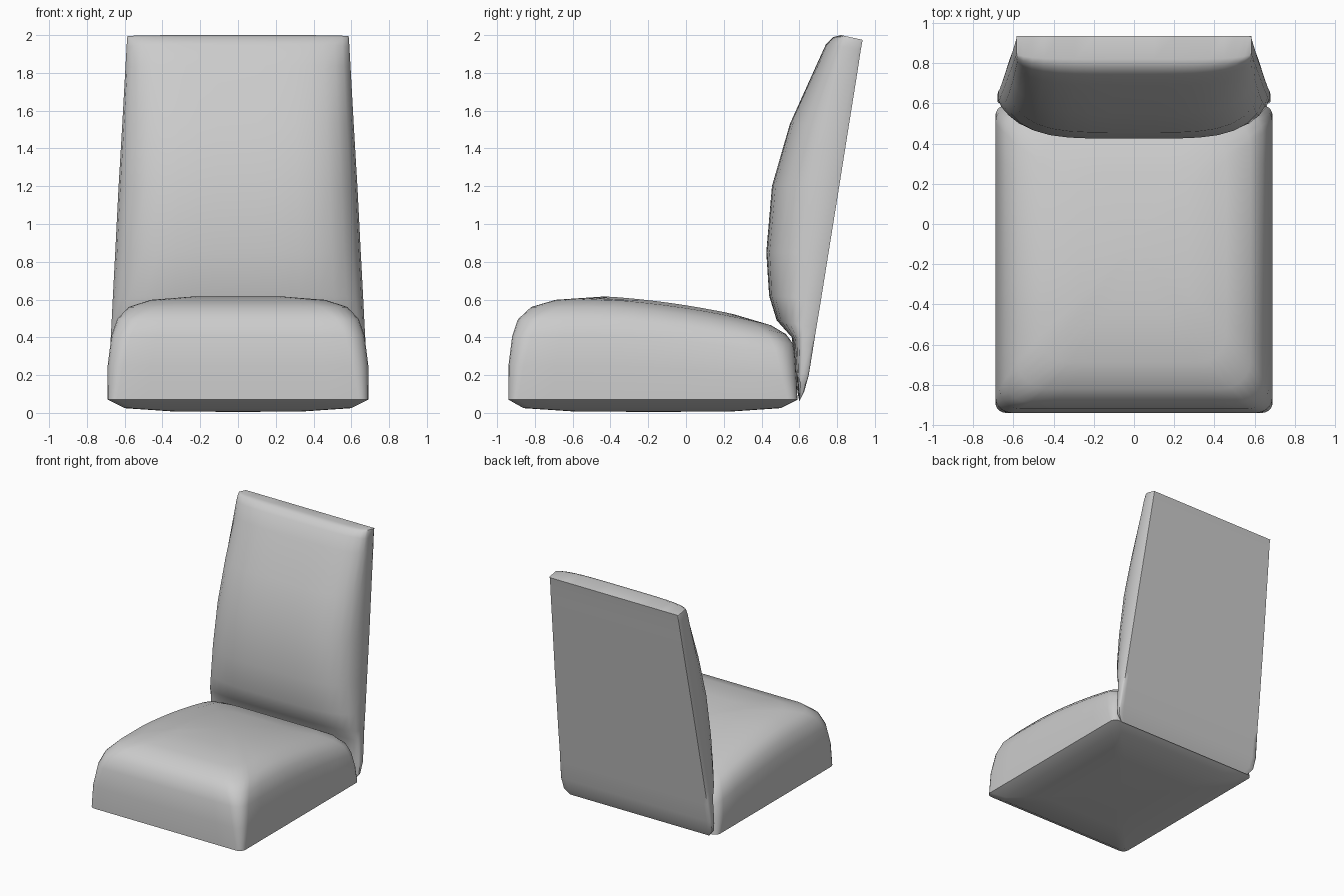
import bpy, bmesh, math

cube = bpy.data.objects.get("Cube")
if cube:
    bpy.data.objects.remove(cube)

fabric = bpy.data.materials.new("grey upholstery")
fabric.use_nodes = True
fabric.diffuse_color = (0.6, 0.6, 0.6, 1)
fabric.node_tree.nodes["Principled BSDF"].inputs["Base Color"].default_value = (0.6, 0.6, 0.6, 1)


def loft(name, rings, angle):
    """Skin closed rings of equal length; collapsed rings merge into tips or edges."""
    bm = bmesh.new()
    loops = [[bm.verts.new(p) for p in ring] for ring in rings]
    n = len(loops[0])
    for a, b in zip(loops, loops[1:]):
        for i in range(n):
            j = (i + 1) % n
            bm.faces.new((a[i], a[j], b[j], b[i]))
    bmesh.ops.remove_doubles(bm, verts=bm.verts, dist=0.0005)
    bmesh.ops.recalc_face_normals(bm, faces=bm.faces)
    mesh = bpy.data.meshes.new(name)
    bm.to_mesh(mesh)
    bm.free()
    mesh.materials.append(fabric)
    obj = bpy.data.objects.new(name, mesh)
    bpy.context.collection.objects.link(obj)
    bpy.ops.object.select_all(action='DESELECT')
    obj.select_set(True)
    bpy.context.view_layer.objects.active = obj
    bpy.ops.object.shade_smooth_by_angle(angle=math.radians(angle))


# Seat cushion: rounded rectangles stacked upwards under a top that slopes to the rear
def crown(y):
    s = max(0, y + 0.4)
    return 0.545 - 0.07 * s - 0.11 * s * s


def seat_ring(w, front, back, base, t, r):
    cy, h = (front + back) / 2, (back - front) / 2
    r = min(r, w, h)
    corners = [(1, 1, 0), (-1, 1, 90), (-1, -1, 180), (1, -1, 270)]
    pts = []
    for k, (sx, sy, start) in enumerate(corners):
        arc = []
        for i in range(6):
            a = math.radians(start + 18 * i)
            arc.append((sx * (w - r) + r * math.cos(a), cy + sy * (h - r) + r * math.sin(a)))
        pts += arc
        # Extra points along the straight side, so the top can curve
        nx, ny, nstart = corners[(k + 1) % 4]
        a = math.radians(nstart)
        end = (nx * (w - r) + r * math.cos(a), cy + ny * (h - r) + r * math.sin(a))
        for i in range(1, 8):
            f = i / 8
            pts.append(tuple(p + (q - p) * f for p, q in zip(arc[-1], end)))
    return [(x, y, base + t * crown(y)) for x, y in pts]


# half width, front, back, base height, share of crown height, corner radius
seat_levels = [
    (0, -0.17, -0.17, 0.005, 0, 0),
    (0.35, -0.6, 0.25, 0.008, 0, 0.05),
    (0.6, -0.86, 0.5, 0.025, 0, 0.05),
    (0.69, -0.94, 0.59, 0.07, 0, 0.05),
    (0.69, -0.94, 0.585, 0.07, 0.33, 0.08),
    (0.67, -0.92, 0.578, 0.07, 0.62, 0.1),
    (0.64, -0.89, 0.57, 0.07, 0.78, 0.12),
    (0.58, -0.82, 0.53, 0.07, 0.9, 0.14),
    (0.46, -0.69, 0.45, 0.07, 0.97, 0.14),
    (0.27, -0.45, 0.25, 0.07, 1, 0.1),
    (0, -0.1, -0.1, 0.07, 1, 0),
]
loft("seat_cushion", [seat_ring(*level) for level in seat_levels], 50)


# Backrest: flat rear panel with a padded, rounded front
def back_ring(w, yb, zb, yf, zf, edge):
    us = [math.sin(math.radians(a)) for a in range(-90, 91, 10)]
    front, rear = [], []
    for u in us:
        g = edge + (1 - edge) * math.sqrt(max(0, 1 - abs(u) ** 4.5))
        front.append((u * w, yb + (yf - yb) * g, zb + (zf - zb) * g))
        g = 0.1 if abs(u) > 0.999 else 0
        rear.append((u * w, yb + (yf - yb) * g, zb + (zf - zb) * g))
    return front + rear[::-1]


# half width, rear y, rear z, front y, front z, padding left at the side edge
back_levels = [
    (0.63, 0.6, 0.06, 0.6, 0.06, 0.6),
    (0.67, 0.625, 0.11, 0.59, 0.11, 0.6),
    (0.68, 0.65, 0.2, 0.58, 0.22, 0.6),
    (0.675, 0.674, 0.35, 0.56, 0.4, 0.5),
    (0.67, 0.69, 0.45, 0.48, 0.49, 0.35),
    (0.663, 0.715, 0.6, 0.44, 0.62, 0.28),
    (0.65, 0.755, 0.85, 0.425, 0.85, 0.26),
    (0.633, 0.808, 1.18, 0.455, 1.2, 0.26),
    (0.613, 0.862, 1.52, 0.55, 1.53, 0.3),
    (0.596, 0.91, 1.82, 0.69, 1.84, 0.42),
    (0.59, 0.925, 1.92, 0.74, 1.95, 0.5),
    (0.587, 0.935, 1.975, 0.78, 1.99, 0.6),
    (0.585, 0.935, 1.975, 0.82, 2.0, 0.75),
    (0.585, 0.935, 1.975, 0.935, 1.975, 1),
]
loft("backrest", [back_ring(*level) for level in back_levels], 50)
